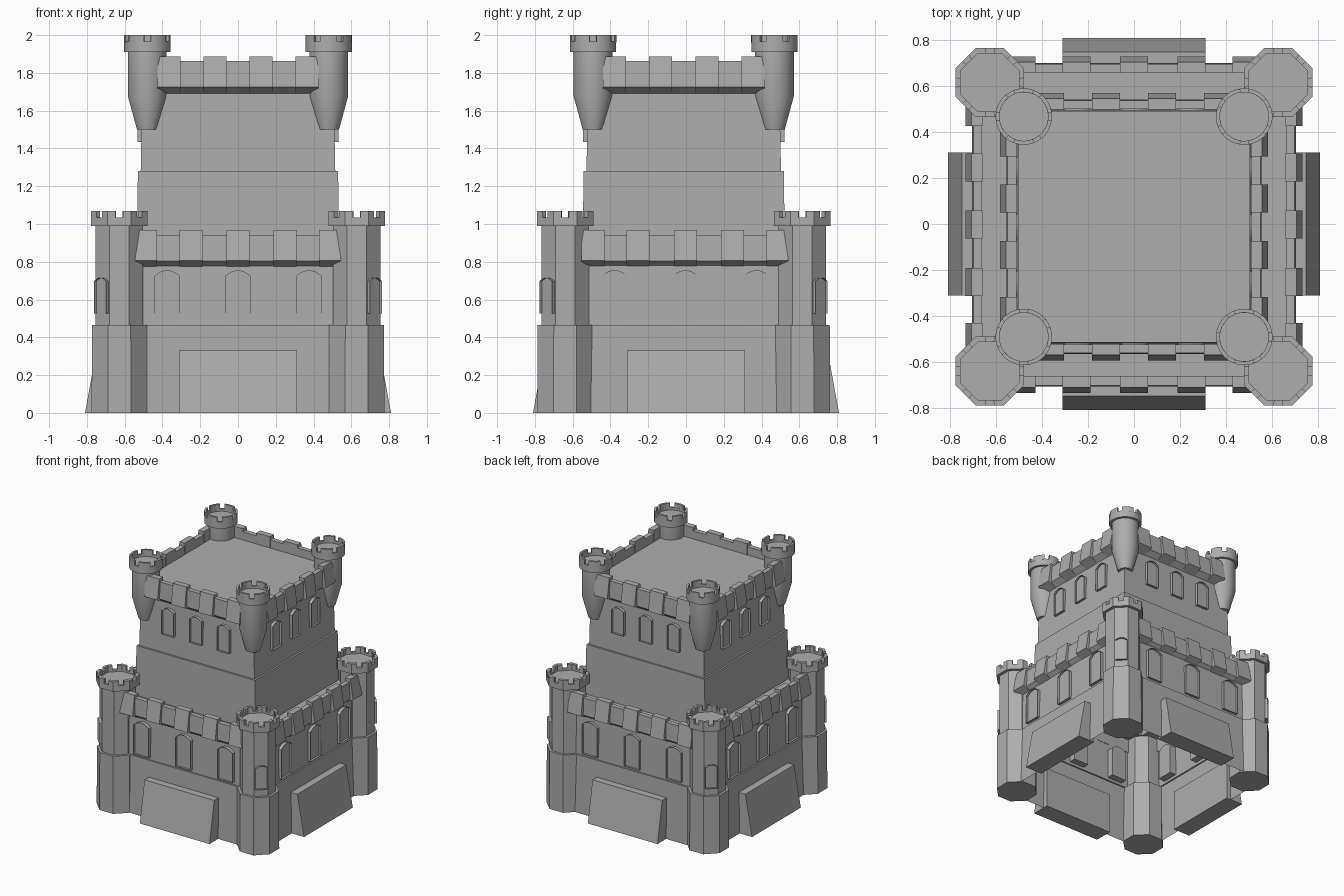
import bpy, bmesh, math
from mathutils import Matrix, Vector

cube = bpy.data.objects.get("Cube")
if cube:
    bpy.data.objects.remove(cube, do_unlink=True)

# Single stone colour
stone = bpy.data.materials.new("grey stone")
stone.use_nodes = True
GREY = (0.42, 0.42, 0.42, 1)
stone.diffuse_color = GREY
bsdf = stone.node_tree.nodes["Principled BSDF"]
bsdf.inputs["Base Color"].default_value = GREY
bsdf.inputs["Roughness"].default_value = 0.8

CENTRE_Y = -0.012
SIDES = [Matrix.Rotation(math.radians(90 * i), 4, 'Z') for i in range(4)]


def finish(name, bm, copies, y=0.0, smooth=False, recalc=True):
    """Repeat the built part by the given matrices and make one object."""
    if recalc:
        bmesh.ops.recalc_face_normals(bm, faces=bm.faces[:])
    single = bpy.data.meshes.new(name + " unit")
    bm.to_mesh(single)
    bm.free()
    full = bmesh.new()
    for m in copies:
        start = len(full.verts)
        full.from_mesh(single)
        full.verts.ensure_lookup_table()
        bmesh.ops.transform(full, matrix=m, verts=full.verts[start:])
    mesh = bpy.data.meshes.new(name)
    full.to_mesh(mesh)
    full.free()
    bpy.data.meshes.remove(single)
    mesh.materials.append(stone)
    if smooth:
        mesh.shade_smooth()
        mesh.set_sharp_from_angle(angle=math.radians(35))
    obj = bpy.data.objects.new(name, mesh)
    obj.location.y = y
    bpy.context.collection.objects.link(obj)
    return obj


def loft(bm, n, rings, cap_bottom=True, cap_top=True):
    """Stack regular n-gons, given as (flat-side radius, height)."""
    scale = 1 / math.cos(math.pi / n) if n < 12 else 1
    loops = []
    for r, z in rings:
        angles = [2 * math.pi * (i + 0.5) / n for i in range(n)]
        loops.append([bm.verts.new((r * scale * math.cos(a), r * scale * math.sin(a), z))
                      for a in angles])
    for lo, hi in zip(loops, loops[1:]):
        for i in range(n):
            j = (i + 1) % n
            bm.faces.new((lo[i], lo[j], hi[j], hi[i]))
    if cap_bottom:
        bm.faces.new(loops[0][::-1])
    if cap_top:
        bm.faces.new(loops[-1])


def beam(bm, profile, x0, x1):
    """Extrude an (outward, height) section along a front wall."""
    a = [bm.verts.new((x0, -d, z)) for d, z in profile]
    b = [bm.verts.new((x1, -d, z)) for d, z in profile]
    n = len(profile)
    for i in range(n):
        j = (i + 1) % n
        bm.faces.new((a[i], a[j], b[j], b[i]))
    bm.faces.new(a[::-1])
    bm.faces.new(b)


def window(bm, x, width, z0, z1, front, back, rise):
    """Arched block with a recessed pane, facing the front."""
    h = width / 2
    pts = [(-h, z0), (h, z0)]
    for i in range(9):
        t = 1 - i / 4
        pts.append((h * t, z1 - rise * t * t))
    face = bm.faces.new([bm.verts.new((x + px, -front, z)) for px, z in pts])
    rear = [bm.verts.new((x + px, -back, z)) for px, z in pts]
    loop = list(face.verts)
    for i in range(len(loop)):
        j = (i + 1) % len(loop)
        bm.faces.new((loop[j], loop[i], rear[i], rear[j]))
    bm.faces.new(rear[::-1])
    bmesh.ops.inset_region(bm, faces=[face], thickness=0.012)
    bmesh.ops.translate(bm, verts=list(face.verts), vec=(0, 0.018, 0))


def crown(bm, count, outer, inner, z0, z1, gap, flat):
    """Ring of merlons; flat makes the ring follow a polygon's corners."""
    step = 2 * math.pi / count
    for k in range(count):
        mid = (k + 0.5) * step
        half = step / 2 - gap
        parts = 2 if flat else 6
        angles = [mid - half + 2 * half * i / parts for i in range(parts + 1)]

        def spot(r, a, z):
            if flat:
                r /= math.cos(step / 2 - abs(a - mid))
            return bm.verts.new((r * math.cos(a), r * math.sin(a), z))

        cols = [[spot(inner, a, z0), spot(outer, a, z0),
                 spot(outer, a, z1), spot(inner, a, z1)] for a in angles]
        for p, q in zip(cols, cols[1:]):
            for i in range(4):
                j = (i + 1) % 4
                bm.faces.new((p[i], p[j], q[j], q[i]))
        bm.faces.new(cols[0][::-1])
        bm.faces.new(cols[-1])


def corners(d):
    return [m @ Matrix.Translation((d, -d, 0)) for m in SIDES]


ONE = [Matrix.Identity(4)]

# Lower curtain wall, hollow and open underneath
bm = bmesh.new()
loft(bm, 4, [(0.70, 0), (0.69, 0.465), (0.678, 0.465), (0.672, 0.88)], False, False)
finish("lower_wall", bm, ONE, recalc=False)

# Terrace and stepped keep
bm = bmesh.new()
loft(bm, 4, [(0.672, 0.88), (0.535, 0.88), (0.53, 1.28), (0.515, 1.28), (0.505, 1.80)], False, True)
finish("keep", bm, ONE, CENTRE_Y, recalc=False)

# Sloped buttress plates
bm = bmesh.new()
beam(bm, [(0.66, 0), (0.81, 0), (0.75, 0.33), (0.66, 0.33)], -0.312, 0.312)
finish("buttress", bm, SIDES)

# Parapets and merlons: name, base height, outward shift, half length, merlon centres
for name, z, d, half, centres, y in (
        ("lower", 0.77, 0.0, 0.54, [-0.49, -0.25, 0, 0.25, 0.49], -0.003),
        ("upper", 1.69, -0.15, 0.43, [-0.366, -0.122, 0.122, 0.366], CENTRE_Y)):
    bm = bmesh.new()
    beam(bm, [(0.662 + d, z), (0.705 + d, z + 0.035), (0.70 + d, z + 0.172), (0.662 + d, z + 0.172)],
         -half, half)
    finish(name + "_parapet", bm, SIDES, y)
    bm = bmesh.new()
    for c in centres:
        beam(bm, [(0.66 + d, z), (0.733 + d, z + 0.036), (0.708 + d, z + 0.198), (0.66 + d, z + 0.198)],
             c - 0.061, c + 0.061)
    finish(name + "_merlons", bm, SIDES, y)

# Windows of the walls and keep
bm = bmesh.new()
for x in (-0.375, 0, 0.375):
    window(bm, x, 0.134, 0.487, 0.755, 0.70, 0.62, 0.03)
finish("lower_windows", bm, SIDES, -0.003)
bm = bmesh.new()
for x in (-0.248, 0, 0.248):
    window(bm, x, 0.108, 1.435, 1.65, 0.533, 0.46, 0.025)
finish("upper_windows", bm, SIDES, CENTRE_Y)

# Eight-sided corner towers
LOW = corners(0.628)
bm = bmesh.new()
loft(bm, 8, [(0.147, 0), (0.145, 0.465), (0.126, 0.465), (0.126, 0.99), (0.15, 0.99),
             (0.15, 1.035), (0.127, 1.035), (0.127, 1.02)])
finish("corner_tower", bm, LOW, CENTRE_Y, recalc=False)
bm = bmesh.new()
crown(bm, 8, 0.15, 0.127, 1.03, 1.07, 0.13, True)
finish("corner_tower_crown", bm, LOW, CENTRE_Y)

# Windows on the outer diagonal of the corner towers
bm = bmesh.new()
window(bm, 0, 0.09, 0.525, 0.715, 0.145, 0.09, 0.018)
turn = Matrix.Rotation(math.radians(45), 4, 'Z')
finish("corner_tower_window", bm, [m @ turn for m in LOW], CENTRE_Y)

# Round hanging turrets of the keep
HIGH = corners(0.48)
bm = bmesh.new()
loft(bm, 32, [(0.055, 1.50), (0.103, 1.675), (0.103, 1.91), (0.123, 1.91),
              (0.123, 1.965), (0.106, 1.965), (0.106, 1.945)])
finish("round_turret", bm, HIGH, CENTRE_Y, True, False)
bm = bmesh.new()
crown(bm, 6, 0.123, 0.106, 1.96, 2.0, 0.15, False)
finish("round_turret_crown", bm, HIGH, CENTRE_Y, True)
